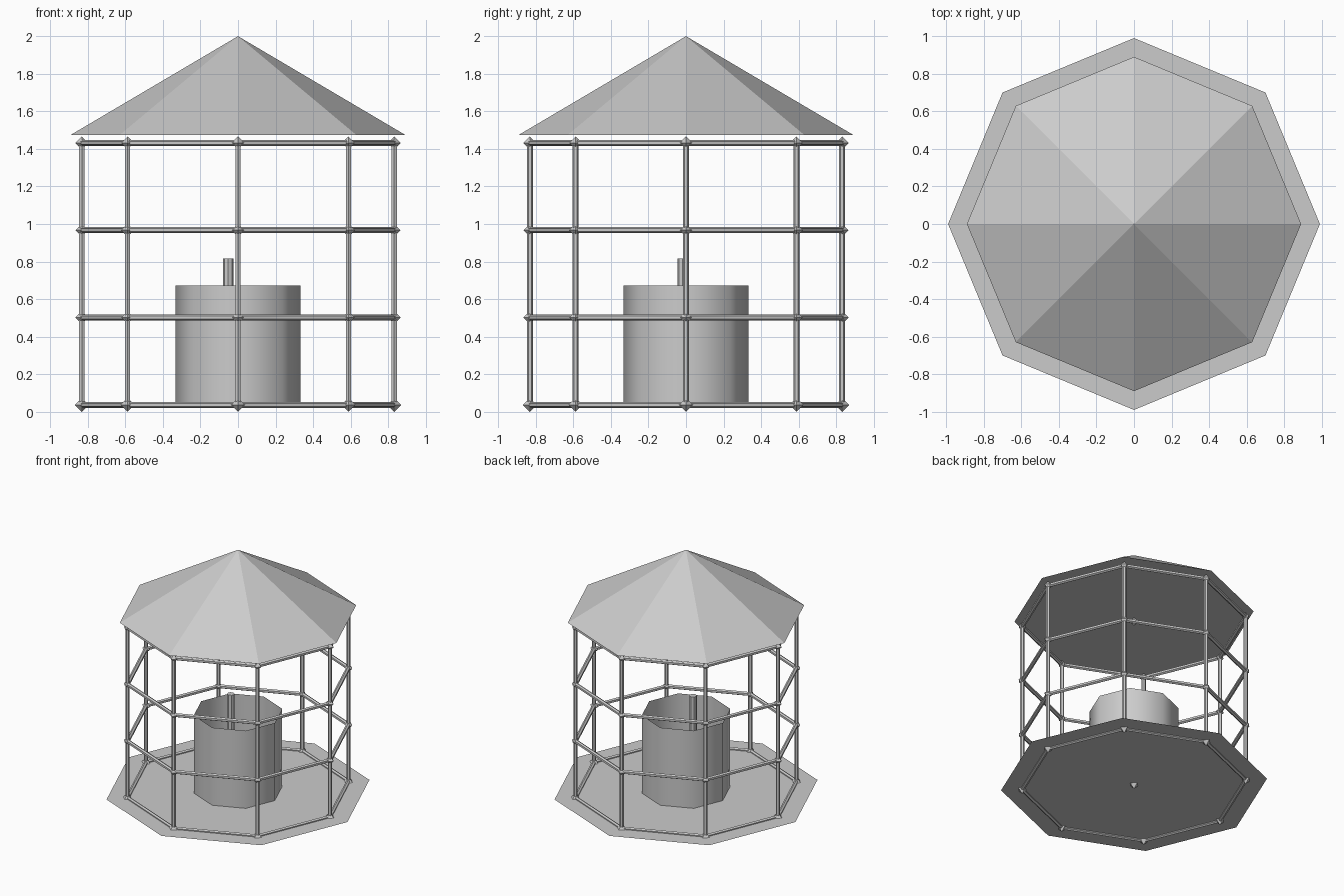
import bpy, math
from mathutils import Vector

if "Cube" in bpy.data.objects:
    bpy.data.objects.remove(bpy.data.objects["Cube"])

SIDES = 8
FRAME_R = 0.832
LEVELS = (0.037, 0.502, 0.967, 1.432)
FLOOR_Z = 0.037


def prism(name, r, z0, z1, x=0, y=0, sides=SIDES, fill='NGON'):
    bpy.ops.mesh.primitive_cylinder_add(vertices=sides, radius=r, depth=z1 - z0,
                                        end_fill_type=fill, location=(x, y, (z0 + z1) / 2))
    ob = bpy.context.object
    ob.name = name
    return ob


def bar(name, a, b, r=0.016):
    a, b = Vector(a), Vector(b)
    d = b - a
    bpy.ops.mesh.primitive_cylinder_add(vertices=6, radius=r, depth=d.length,
                                        location=(a + b) / 2,
                                        rotation=d.to_track_quat('Z', 'Y').to_euler())
    bpy.context.object.name = name


def joint(name, p, r=0.035):
    # small octahedron
    verts = [(r, 0, 0), (0, r, 0), (-r, 0, 0), (0, -r, 0), (0, 0, r), (0, 0, -r)]
    faces = []
    for i in range(4):
        j = (i + 1) % 4
        faces += [(i, j, 4), (j, i, 5)]
    me = bpy.data.meshes.new(name)
    me.from_pydata(verts, [], faces)
    ob = bpy.data.objects.new(name, me)
    ob.location = p
    bpy.context.collection.objects.link(ob)


def corner(i, z):
    a = 2 * math.pi * i / SIDES
    return (FRAME_R * math.cos(a), FRAME_R * math.sin(a), z)


# floor sheet
bpy.ops.mesh.primitive_circle_add(vertices=SIDES, radius=0.99, fill_type='NGON',
                                  location=(0, 0, FLOOR_Z))
bpy.context.object.name = "floor"

# roof
bpy.ops.mesh.primitive_cone_add(vertices=SIDES, radius1=0.89, radius2=0, depth=0.525,
                                location=(0, 0, 1.475 + 0.525 / 2))
bpy.context.object.name = "roof"

# cage of posts, rails and joints
for i in range(SIDES):
    bar("post", corner(i, LEVELS[0]), corner(i, LEVELS[-1]))
    for z in LEVELS:
        bar("rail", corner(i, z), corner(i + 1, z))
        joint("joint", corner(i, z), 0.034 if z > 0.1 else 0.037)

# lone joints at the centre of the bottom and top rings
joint("floor_centre_joint", (0, 0, LEVELS[0]), 0.037)
joint("roof_centre_joint", (0, 0, LEVELS[-1]), 0.034)

# open tub with a stick standing inside
prism("tub", 0.333, FLOOR_Z, 0.672, fill='NOTHING')
bpy.ops.object.shade_smooth_by_angle(angle=math.radians(50))
prism("stick", 0.028, FLOOR_Z, 0.815, x=-0.052, y=-0.018)
